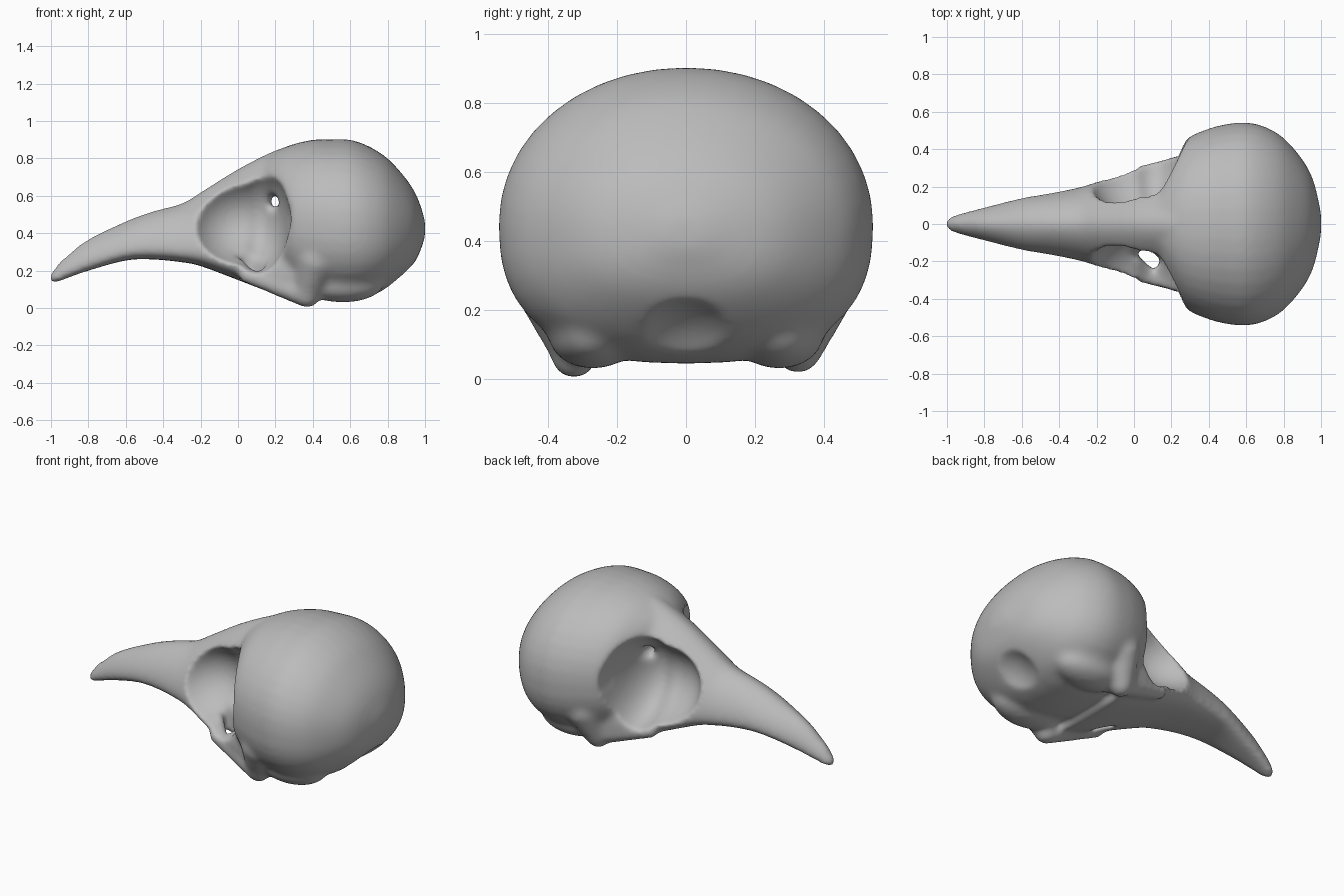
import bpy
import bmesh
from math import cos, sin, pi
from mathutils import Matrix, Vector

if "Cube" in bpy.data.objects:
    bpy.data.objects.remove(bpy.data.objects["Cube"])

bone = bpy.data.materials.new("bone_grey")
bone.use_nodes = True
colour = (0.5, 0.5, 0.5, 1)
bone.diffuse_color = colour
bone.node_tree.nodes["Principled BSDF"].inputs["Base Color"].default_value = colour


def smooth_rows(rows, steps=4):
    """Refine a list of section rows with a Catmull-Rom spline."""
    pts = [Vector(r) for r in rows]
    out = []
    for i in range(len(pts) - 1):
        a, b, c, d = pts[max(i - 1, 0)], pts[i], pts[i + 1], pts[min(i + 2, len(pts) - 1)]
        for k in range(steps):
            t = k / steps
            out.append(0.5 * (2 * b + (c - a) * t + (2 * a - 5 * b + 4 * c - d) * t**2
                              + (3 * b - a - 3 * c + d) * t**3))
    return out + [pts[-1]]


def loft(bm, rows, wide_at, upper, lower, sides=40):
    """Closed body from rows of (x, bottom, top, half width)."""
    rings = []
    for x, bottom, top, half in smooth_rows(rows):
        mid = bottom + (top - bottom) * wide_at(x)
        ring = []
        for i in range(sides):
            a = 2 * pi * i / sides
            c, s = cos(a), sin(a)
            e = 2 / (upper if s > 0 else lower)
            y = half * abs(c)**e * (1 if c > 0 else -1)
            z = mid + (top - mid) * s**e if s > 0 else mid - (mid - bottom) * abs(s)**e
            ring.append(bm.verts.new((x, y, z)))
        rings.append(ring)
    for r, q in zip(rings, rings[1:]):
        for i in range(sides):
            j = (i + 1) % sides
            bm.faces.new((r[i], r[j], q[j], q[i]))
    bm.faces.new(rings[0])
    bm.faces.new(rings[-1])


def ball(bm, centre, radii):
    m = Matrix.Translation(centre) @ Matrix.Diagonal((*radii, 1))
    bmesh.ops.create_uvsphere(bm, u_segments=32, v_segments=20, radius=1, matrix=m)


def rod(bm, start, end, r_start, r_end, count=8):
    """Tapered rounded rod made of overlapping balls."""
    for i in range(count):
        t = i / (count - 1)
        r = r_start + (r_end - r_start) * t
        ball(bm, Vector(start).lerp(Vector(end), t), (r, r, r))


def finish(bm, name):
    bmesh.ops.recalc_face_normals(bm, faces=bm.faces)
    mesh = bpy.data.meshes.new(name)
    bm.to_mesh(mesh)
    bm.free()
    obj = bpy.data.objects.new(name, mesh)
    bpy.context.collection.objects.link(obj)
    return obj


def remesh(obj, size):
    mod = obj.modifiers.new("fuse", "REMESH")
    mod.mode = "VOXEL"
    mod.voxel_size = size


body = bmesh.new()
# Braincase
loft(body, [
    (.08, .5, .7, .03), (.12, .36, .78, .18), (.2, .2, .835, .355), (.28, .11, .872, .455),
    (.4, .07, .9, .51), (.5, .05, .902, .535), (.6, .045, .9, .543), (.7, .06, .865, .52),
    (.8, .105, .8, .46), (.9, .19, .69, .345), (.96, .27, .59, .23), (1, .38, .47, .06),
], lambda x: .47, 2.05, 2.5)
# Beak and face, tapering forward from the braincase
loft(body, [
    (-1.01, .14, .17, .02), (-.97, .138, .23, .045), (-.9, .165, .295, .065),
    (-.8, .2, .37, .09), (-.6, .255, .465, .14), (-.45, .26, .52, .165), (-.3, .245, .56, .195),
    (-.2, .225, .62, .225), (0, .15, .745, .295), (.2, .075, .845, .355), (.32, .05, .87, .38),
], lambda x: .19 - .1 * x, 1.7, 3)
# Cheek bars ending in jaw joint knobs
rod(body, (.05, -.275, .175), (.37, -.325, .068), .045, .068)
rod(body, (.05, .275, .18), (.36, .31, .11), .045, .075)
# Buttresses joining the knobs to the braincase, and the lobes underneath
for side in (-1, 1):
    rod(body, (.37, side * .325, .085), (.42, side * .38, .26), .07, .11)
    ball(body, (.56, side * .27, .13), (.22, .13, .1))
skull = finish(body, "bird_skull")

carving = bmesh.new()
# Eye sockets, leaving a thin wall between them
for side in (-1, 1):
    ball(carving, (-.005, side * .43, .48), (.29, .39, .265))
    ball(carving, (.1, side * .42, .475), (.175, .38, .3))
# Shallow hollow at the back of the underside
ball(carving, (1, 0, -.1), (.3, .27, .34))
# Opening through the wall between the sockets
ball(carving, (.2, 0, .57), (.025, .3, .04))
# Angular opening in the right socket floor
base = [carving.verts.new((x, y, 0)) for x, y in
        ((0, -.15), (.07, -.13), (.15, -.19), (.11, -.25))]
prism = bmesh.ops.extrude_face_region(carving, geom=[carving.faces.new(base)],
                                      use_keep_orig=True)
bmesh.ops.translate(carving, vec=(0, 0, .35),
                    verts=[v for v in prism["geom"] if isinstance(v, bmesh.types.BMVert)])
cutter = finish(carving, "socket_cutter")
cutter.hide_render = True
remesh(cutter, .02)

# Fuse the body, carve it once and soften every edge
remesh(skull, .02)
carve = skull.modifiers.new("carve", "BOOLEAN")
carve.operation = "DIFFERENCE"
carve.object = cutter
remesh(skull, .013)
soft = skull.modifiers.new("soften", "SMOOTH")
soft.factor = .5
soft.iterations = 14

# Keep the finished surface and drop the cutter
graph = bpy.context.evaluated_depsgraph_get()
shape = bpy.data.meshes.new_from_object(skull.evaluated_get(graph))
skull.modifiers.clear()
skull.data = shape
bpy.data.objects.remove(cutter)
shape.materials.clear()
shape.materials.append(bone)
shape.shade_smooth()
